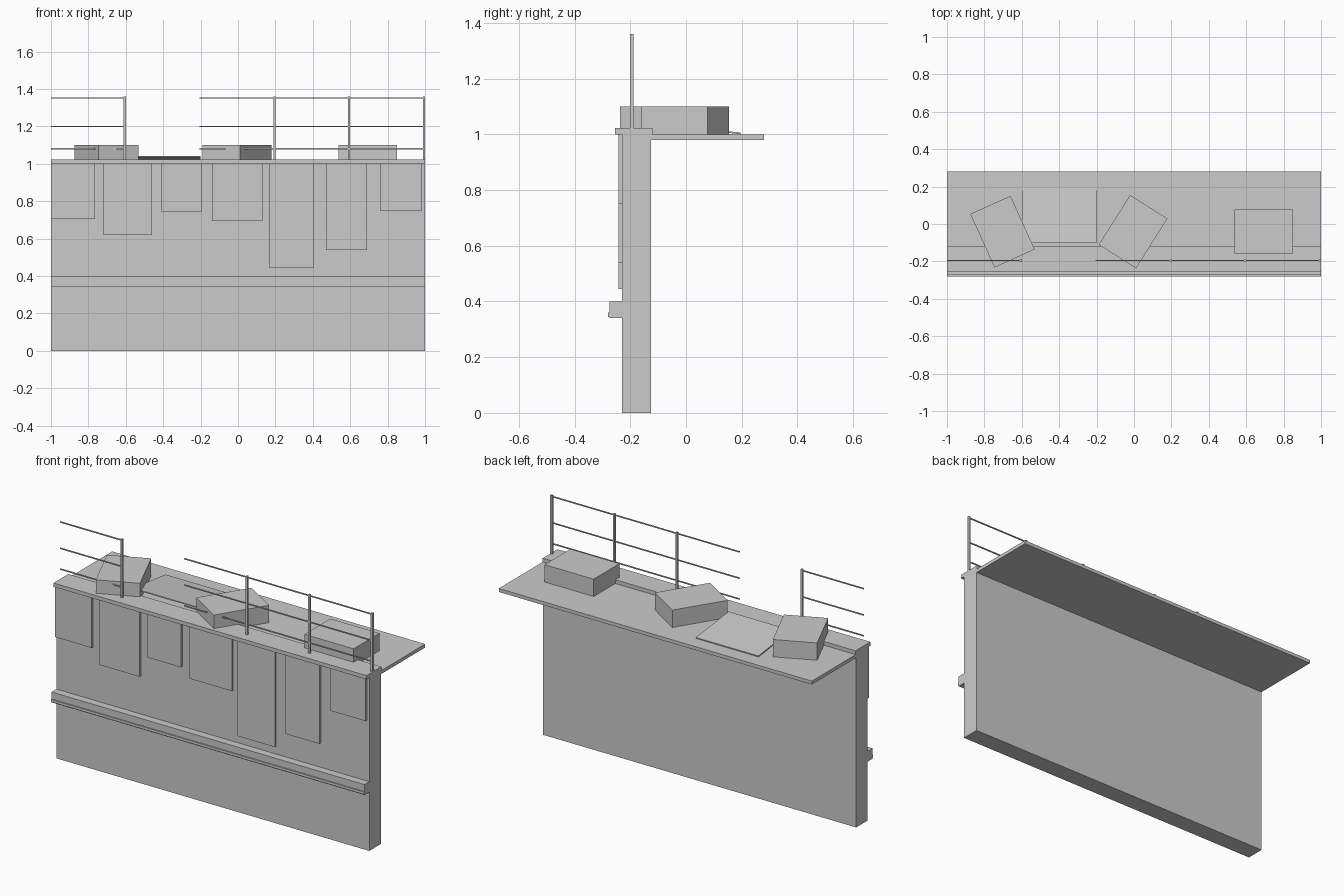
import bpy, bmesh, math
from mathutils import Matrix, Vector

if "Cube" in bpy.data.objects:
    bpy.data.objects.remove(bpy.data.objects["Cube"])

grey = bpy.data.materials.new("concrete_grey")
grey.diffuse_color = (0.6, 0.6, 0.6, 1)
grey.use_nodes = True
grey.node_tree.nodes["Principled BSDF"].inputs["Base Color"].default_value = grey.diffuse_color


def boxes(name, specs):
    """One object from boxes given as (x0, x1, y0, y1, z0, z1)."""
    bm = bmesh.new()
    for x0, x1, y0, y1, z0, z1 in specs:
        centre = Vector(((x0 + x1) / 2, (y0 + y1) / 2, (z0 + z1) / 2))
        size = Matrix.Diagonal((x1 - x0, y1 - y0, z1 - z0, 1))
        bmesh.ops.create_cube(bm, size=1, matrix=Matrix.Translation(centre) @ size)
    mesh = bpy.data.meshes.new(name)
    bm.to_mesh(mesh)
    bm.free()
    mesh.materials.append(grey)
    obj = bpy.data.objects.new(name, mesh)
    bpy.context.collection.objects.link(obj)
    return obj


# Wall, walkway deck and coping
boxes("wall", [(-1, 1, -0.23, -0.125, 0, 1)])
boxes("walkway_deck", [(-1, 1, -0.125, 0.28, 0.98, 1.0)])
boxes("coping", [(-1, 1, -0.255, -0.12, 1.0, 1.022)])

# Ledge along the front with a thin lip
boxes("ledge", [(-1, 1, -0.274, -0.23, 0.34, 0.40)])
boxes("ledge_lip", [(-1, 1, -0.28, -0.274, 0.345, 0.36)])

# Plates hanging on the front: left, right, bottom
plates = [(-1, -0.765, 0.705), (-0.72, -0.46, 0.62), (-0.41, -0.195, 0.745),
          (-0.14, 0.13, 0.695), (0.165, 0.405, 0.445), (0.47, 0.69, 0.54),
          (0.76, 0.985, 0.75)]
for i, (x0, x1, z0) in enumerate(plates):
    boxes(f"front_plate_{i + 1}", [(x0, x1, -0.242, -0.23, z0, 1.0)])

# Crates on the walkway: centre x, turn in degrees
for i, (x, turn) in enumerate([(-0.703, 24.3), (-0.005, -32.3), (0.693, 90)]):
    crate = boxes(f"crate_{i + 1}", [(-0.118, 0.118, -0.157, 0.157, 0, 0.1)])
    crate.location = (x, -0.041, 1.0)
    crate.rotation_euler.z = math.radians(turn)

# Hatch hinged at the back and raised at the front
hatch = boxes("hatch", [(-0.6, -0.2, -0.3, 0, 0, 0.006)])
hatch.location = (0, 0.195, 1.0)
hatch.rotation_euler.x = -math.atan2(0.036, 0.3)

# Railing posts and bars
boxes("railing_posts", [(x - 0.006, x + 0.006, -0.201, -0.189, 1.0, 1.36)
                        for x in (-0.605, 0.195, 0.594, 0.994)])
boxes("railing_bars", [(x0, x1, -0.198, -0.192, z - 0.003, z + 0.003)
                       for x0, x1 in ((-1, -0.6), (-0.205, 1))
                       for z in (1.08, 1.2, 1.352)])
